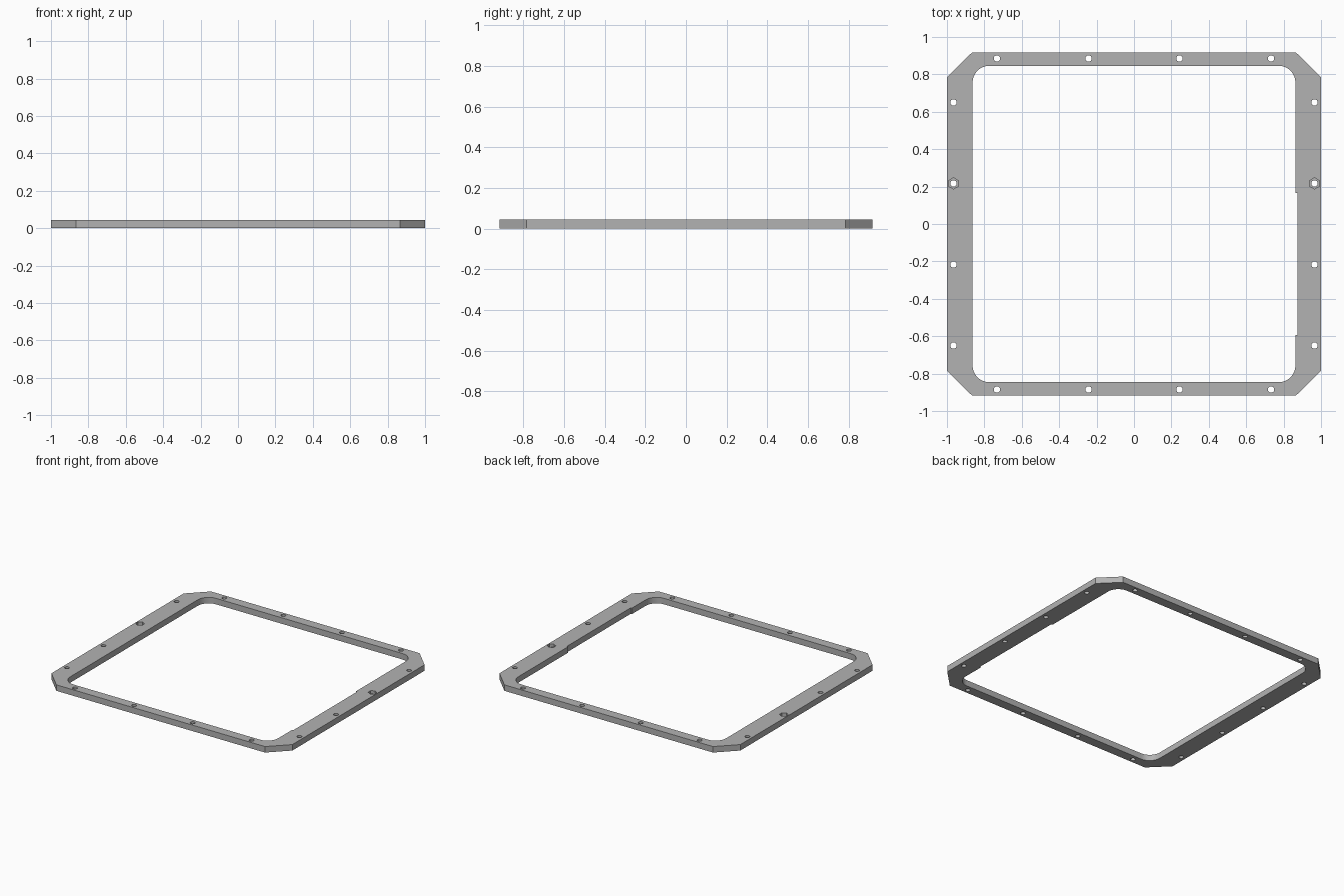
import bpy, bmesh, math

cube = bpy.data.objects.get("Cube")
if cube:
    bpy.data.objects.remove(cube, do_unlink=True)

THICK = 0.045
HALF_Y = 0.917
IN_X, IN_Y, RADIUS = 0.863, 0.846, 0.09

grey = bpy.data.materials.new("plain grey")
grey.use_nodes = True
grey.diffuse_color = (0.45, 0.45, 0.45, 1)
grey.node_tree.nodes["Principled BSDF"].inputs["Base Color"].default_value = (0.45, 0.45, 0.45, 1)


def prisms(name, outlines, z0, z1):
    """Extrude each closed outline from z0 to z1 into one object."""
    bm = bmesh.new()
    for outline in outlines:
        face = bm.faces.new([bm.verts.new((x, y, z0)) for x, y in outline])
        ext = bmesh.ops.extrude_face_region(bm, geom=[face], use_keep_orig=True)
        for v in ext["geom"]:
            if isinstance(v, bmesh.types.BMVert):
                v.co.z = z1
    bmesh.ops.recalc_face_normals(bm, faces=bm.faces)
    mesh = bpy.data.meshes.new(name)
    bm.to_mesh(mesh)
    bm.free()
    mesh.materials.append(grey)
    obj = bpy.data.objects.new(name, mesh)
    bpy.context.collection.objects.link(obj)
    return obj


def ring(cx, cy, r, n, start=0.0):
    return [(cx + r * math.cos(start + math.tau * i / n),
             cy + r * math.sin(start + math.tau * i / n)) for i in range(n)]


def corner(sx, sy, first):
    """Quarter arc for one rounded corner of the opening."""
    steps = 10
    return [(sx * (IN_X - RADIUS) + RADIUS * math.cos(first + math.pi / 2 * i / steps),
             sy * (IN_Y - RADIUS) + RADIUS * math.sin(first + math.pi / 2 * i / steps))
            for i in range(steps + 1)]


# Plate with chamfered corners
quarter = [(1, 0.784), (0.866, HALF_Y)]
outline = []
for sx, sy in ((1, 1), (-1, 1), (-1, -1), (1, -1)):
    pts = [(sx * x, sy * y) for x, y in quarter]
    outline += pts if sx * sy > 0 else pts[::-1]
frame = prisms("frame", [outline], 0, THICK)

# Rounded opening, with a shallow notch along the left side
opening = []
for i, (sx, sy) in enumerate(((1, 1), (-1, 1), (-1, -1), (1, -1))):
    opening += corner(sx, sy, i * math.pi / 2)
opening += [(IN_X, -0.593), (0.873, -0.593), (0.873, 0.167), (IN_X, 0.167)]

# Screw holes on all four sides
holes = [(x, s * 0.885) for s in (-1, 1) for x in (-0.733, -0.243, 0.243, 0.733)]
holes += [(s * 0.965, y) for s in (-1, 1) for y in (-0.65, -0.217, 0.217, 0.65)]
through = prisms("through_cutter",
                 [opening] + [ring(x, y, 0.017, 24) for x, y in holes], -0.1, 0.2)

# Hexagonal nut pockets in the top face
pockets = prisms("nut_pocket_cutter",
                 [ring(s * 0.965, 0.217, 0.03, 6, math.pi / 2) for s in (-1, 1)],
                 THICK * 0.5, 0.2)

bpy.context.view_layer.objects.active = frame
for cutter in (through, pockets):
    mod = frame.modifiers.new(cutter.name, "BOOLEAN")
    mod.operation = "DIFFERENCE"
    mod.solver = "EXACT"
    mod.object = cutter
    cutter.hide_render = True
    bpy.ops.object.modifier_apply(modifier=mod.name)
    bpy.data.objects.remove(cutter, do_unlink=True)

for obj in bpy.context.selected_objects:
    obj.select_set(False)
frame.select_set(True)
bpy.ops.object.shade_smooth_by_angle(angle=math.radians(30))
